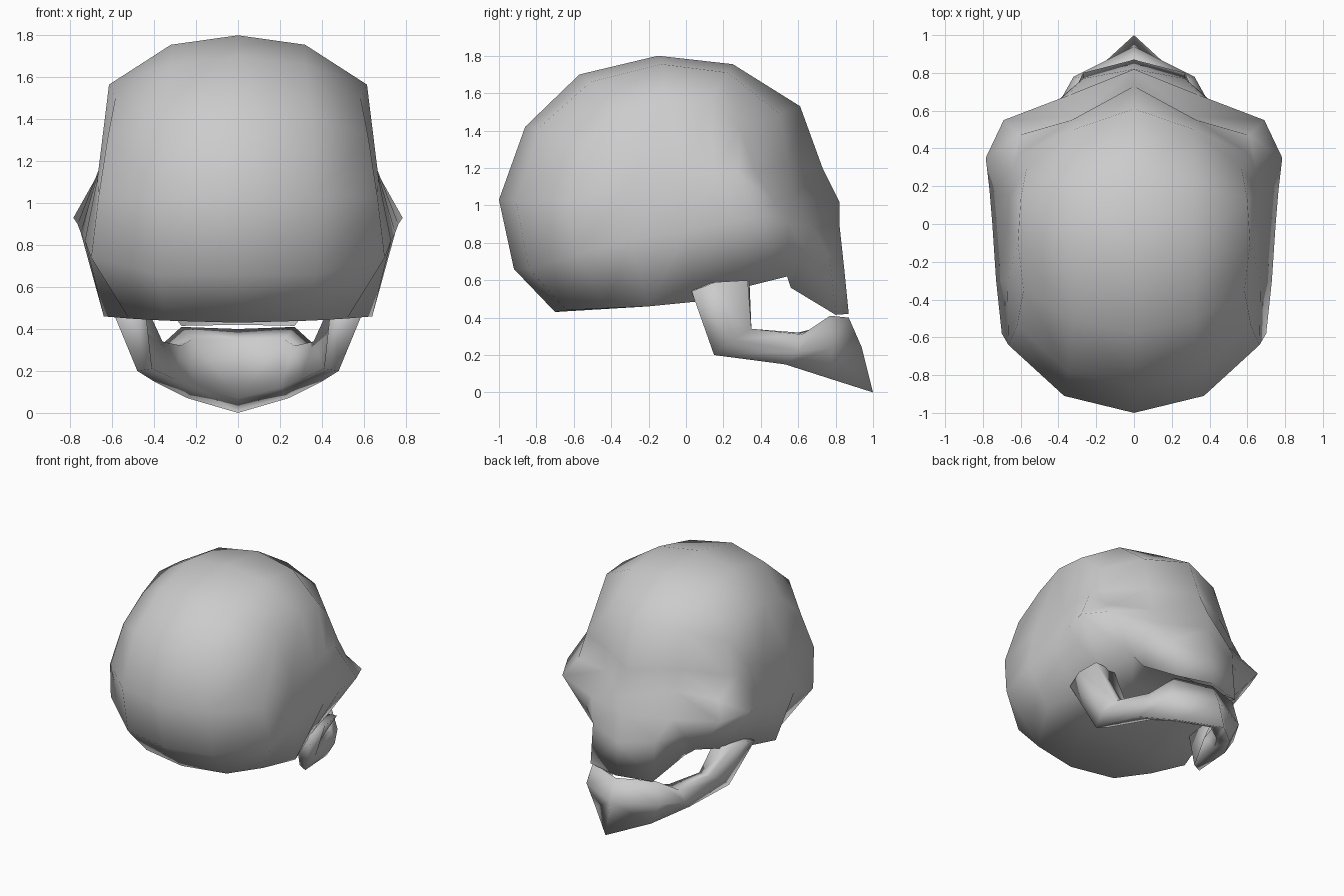
import bpy, bmesh

def build(name, strips, tris=()):
    """Skin grids of points, weld them, mirror across x = 0, smooth shade."""
    bm = bmesh.new()
    cache = {}

    def vert(p):
        if p not in cache:
            cache[p] = bm.verts.new(p)
        return cache[p]

    def face(pts):
        pts = list(dict.fromkeys(pts))
        if len(pts) > 2:
            bm.faces.new([vert(p) for p in pts])

    for rows in strips:
        for r0, r1 in zip(rows, rows[1:]):
            for i in range(len(r0) - 1):
                face((r0[i], r0[i + 1], r1[i + 1], r1[i]))
    for t in tris:
        face(t)
    # mirror in mesh so normals can be made consistent on the closed surface
    geom = bm.verts[:] + bm.edges[:] + bm.faces[:]
    bmesh.ops.mirror(bm, geom=geom, axis='X', merge_dist=0.001)
    bmesh.ops.remove_doubles(bm, verts=bm.verts[:], dist=0.001)
    bmesh.ops.recalc_face_normals(bm, faces=bm.faces[:])
    for f in bm.faces:
        f.smooth = True
    me = bpy.data.meshes.new(name)
    bm.to_mesh(me)
    bm.free()
    ob = bpy.data.objects.new(name, me)
    bpy.context.collection.objects.link(ob)
    return ob

# Cranium: three arcs running from nape, over the crown, down to the teeth
centre = [(0, y, z) for y, z in [
    (-.70, .43), (-.92, .66), (-1, 1.03), (-.86, 1.42), (-.57, 1.70), (-.15, 1.80),
    (.25, 1.755), (.61, 1.53), (.73, 1.2), (.82, 1.02), (.82, .90), (.845, .67), (.87, .42)]]
middle = [(.35, -.64, .44), (.37, -.84, .66), (.37, -.91, 1.03), (.35, -.78, 1.42),
          (.32, -.51, 1.66), (.32, -.13, 1.755), (.32, .22, 1.71), (.32, .50, 1.49),
          (.33, .55, 1.22), (.30, .57, 1.05), (.35, .68, .88), (.27, .77, .72), (.27, .80, .415)]
outer = [(.52, -.43, .45), (.70, -.58, .74), (.665, -.64, 1.03), (.62, -.54, 1.32),
         (.585, -.35, 1.50), (.615, -.10, 1.565), (.60, .13, 1.56), (.57, .29, 1.41),
         (.61, .37, 1.18), (.61, .47, 1.02), (.69, .55, .90), (.42, .64, .77), (.38, .56, .56)]

# Temples and cheekbone: columns from the base edge up to the outer arc
edge = [(.64, -.20, .46), (.56, .05, .485), (.54, .30, .56), (.46, .54, .62)]
low = [(.73, -.30, .82), (.75, 0, .86), (.765, .18, .90), (.785, .35, .93)]
high = [(.67, -.30, 1.12), (.665, 0, 1.15), (.66, .15, 1.17), (.65, .28, 1.17)]
side = [outer[:4]]
side += [[edge[i], low[i], high[i], outer[4 + i]] for i in range(4)]
side += [[outer[11], outer[10], outer[9], outer[8]]]

# Skull base and palate: closed across from the base edge to the midline
base = [[centre[0], middle[0], outer[0]]]
for x, y, z in edge:
    base.append([(0, y, z), (x / 2, y, z), (x, y, z)])
base.append([centre[12], middle[12], outer[12]])

build("skull", [list(zip(centre, middle, outer)), side, base],
      [(edge[3], outer[11], outer[12])])

# Jaw: sections (lower outer, mid outer, upper outer, upper inner, lower inner)
jaw = [
    [(.62, .03, .54), (.645, .16, .59), (.63, .33, .60), (.47, .34, .58), (.45, .06, .57)],
    [(.48, .15, .20), (.50, .25, .28), (.46, .35, .34), (.36, .35, .34), (.41, .18, .21)],
    [(.40, .53, .15), (.42, .60, .22), (.38, .62, .31), (.27, .60, .32), (.30, .53, .16)],
    [(.24, .78, .07), (.32, .78, .24), (.27, .77, .41), (.22, .72, .35), (.20, .68, .12)],
    [(0, 1, 0), (0, .94, .24), (0, .87, .40), (0, .81, .35), (0, .85, .07)],
]
build("jaw", [[s + s[:1] for s in jaw]], [jaw[0]])
